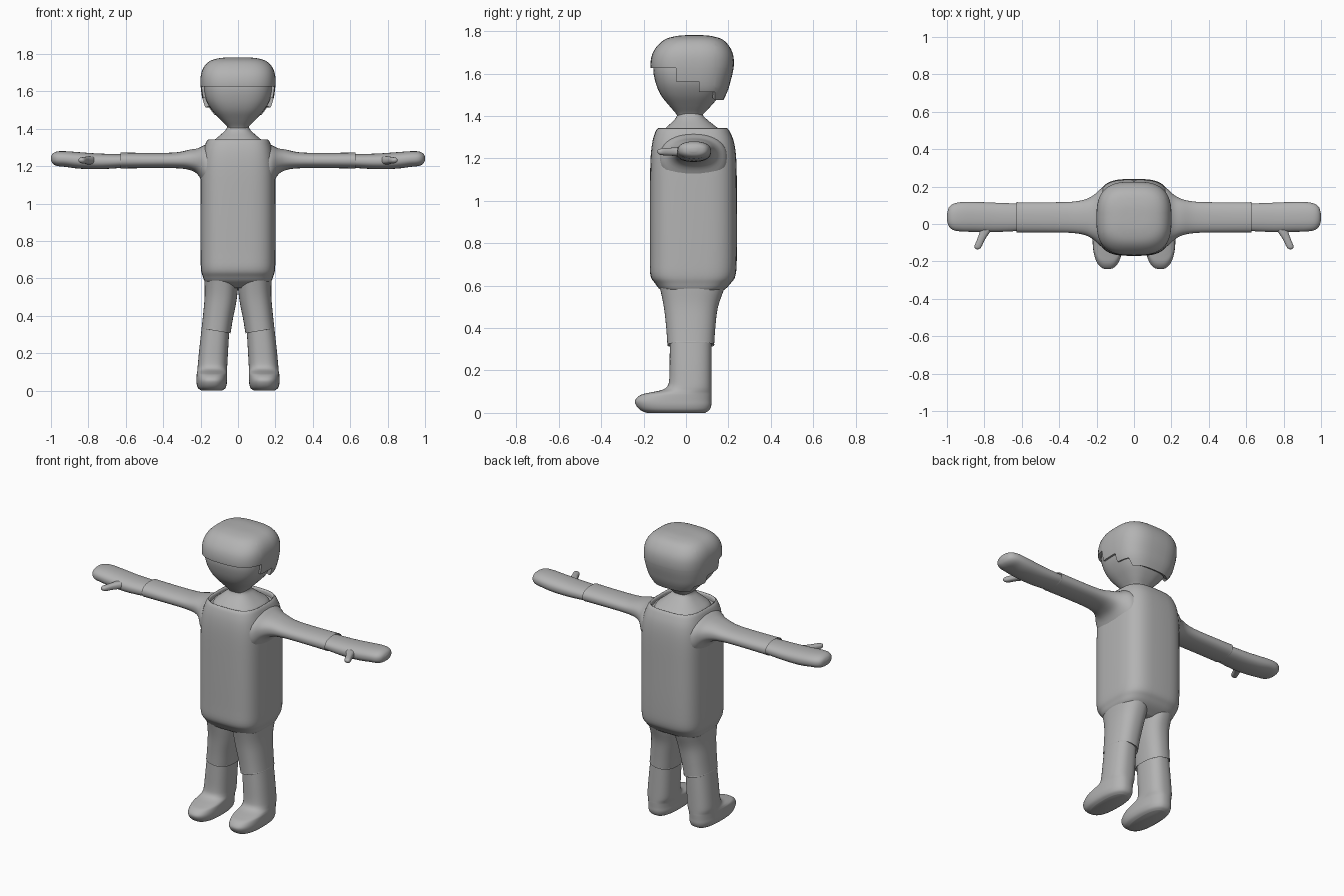
import bpy, bmesh, math
from mathutils import Vector

grey = bpy.data.materials.new("mid grey")
grey.diffuse_color = (0.45, 0.45, 0.45, 1)


def catmull(p0, p1, p2, p3, t):
    return [0.5 * (2 * b + (c - a) * t + (2 * a - 5 * b + 4 * c - d) * t * t
                   + (3 * b - a - 3 * c + d) * t ** 3)
            for a, b, c, d in zip(p0, p1, p2, p3)]


def loft(rings, axis='z', power=2.5, n=48, steps=4, caps=True):
    """Skin through rings (pos, a0, a1, b0, b1); a,b = x,y (axis z) or y,z (axis x)."""
    k = len(rings)
    fine = []
    for i in range(k - 1):
        q = [rings[max(i - 1, 0)], rings[i], rings[i + 1], rings[min(i + 2, k - 1)]]
        fine += [catmull(*q, s / steps) for s in range(steps)]
    fine.append(rings[-1])
    bm = bmesh.new()
    loops = []
    for pos, a0, a1, b0, b1 in fine:
        loop = []
        for j in range(n):
            th = 2 * math.pi * j / n
            c, s = math.cos(th), math.sin(th)
            a = (a0 + a1) / 2 + (a1 - a0) / 2 * math.copysign(abs(c) ** (2 / power), c)
            b = (b0 + b1) / 2 + (b1 - b0) / 2 * math.copysign(abs(s) ** (2 / power), s)
            loop.append(bm.verts.new((a, b, pos) if axis == 'z' else (pos, a, b)))
        loops.append(loop)
    for l0, l1 in zip(loops, loops[1:]):
        for j in range(n):
            bm.faces.new((l0[j], l0[(j + 1) % n], l1[(j + 1) % n], l1[j]))
    if caps:
        bm.faces.new(loops[0])
        bm.faces.new(loops[-1])
    bmesh.ops.remove_doubles(bm, verts=bm.verts, dist=1e-5)
    bmesh.ops.recalc_face_normals(bm, faces=bm.faces)
    return bm


def finish(name, bm, mirror=False, angle=40):
    me = bpy.data.meshes.new(name)
    bm.to_mesh(me)
    bm.free()
    ob = bpy.data.objects.new(name, me)
    bpy.context.collection.objects.link(ob)
    me.materials.append(grey)
    bpy.ops.object.select_all(action='DESELECT')
    ob.select_set(True)
    bpy.context.view_layer.objects.active = ob
    bpy.ops.object.shade_smooth_by_angle(angle=math.radians(angle))
    if mirror:
        ob.modifiers.new("mirror", 'MIRROR')
    return ob


def sym(rows):
    return [(z, -h, h, y0, y1) for z, h, y0, y1 in rows]


# Torso: boxy shirt with a sunken neck opening
finish("torso", loft(sym([
    (0.55, .14, -.07, .13), (0.58, .175, -.12, .18), (0.61, .188, -.145, .21),
    (0.65, .198, -.168, .234), (0.75, .2, -.17, .24), (1.0, .2, -.17, .24),
    (1.18, .198, -.168, .238), (1.27, .188, -.16, .228), (1.325, .172, -.145, .208),
    (1.342, .16, -.132, .195), (1.342, .16, -.132, .195),
    (1.335, .152, -.124, .187), (1.315, .15, -.122, .185)]), power=3.4))

# Neck rising out of the collar
finish("neck", loft(sym([
    (1.305, .152, -.124, .187), (1.328, .14, -.112, .172), (1.35, .115, -.09, .142),
    (1.38, .08, -.057, .104), (1.405, .06, -.042, .08), (1.44, .06, -.04, .08)])))

# Head
finish("head", loft(sym([
    (1.385, .05, -.035, .07), (1.41, .057, -.046, .082), (1.45, .095, -.08, .12),
    (1.5, .14, -.119, .16), (1.56, .174, -.144, .188), (1.63, .185, -.154, .205),
    (1.7, .172, -.13, .19), (1.75, .11, -.06, .12)]), power=2.8))

# Hair: cap cut in steps, lower towards the back
hair = loft(sym([
    (1.44, .125, -.09, .158), (1.51, .172, -.132, .193), (1.56, .19, -.151, .209),
    (1.63, .2, -.167, .225), (1.69, .198, -.16, .222), (1.735, .18, -.132, .2),
    (1.765, .145, -.092, .165), (1.779, .09, -.035, .11), (1.782, .02, .02, .06)]),
    power=2.9)
STEPS = [(-.047, 1.627), (.061, 1.563), (.137, 1.513), (9, 1.475)]
for y, z in STEPS:
    for co, no in (((0, y, 0), (0, 1, 0)), ((0, 0, z), (0, 0, 1))):
        bmesh.ops.bisect_plane(hair, geom=hair.verts[:] + hair.edges[:] + hair.faces[:],
                               plane_co=co, plane_no=no)
low = []
for f in hair.faces:
    c = f.calc_center_median()
    if c.z < next(z for y, z in STEPS if c.y < y):
        low.append(f)
bmesh.ops.delete(hair, geom=low, context='FACES')
ob = finish("hair", hair)
sol = ob.modifiers.new("thickness", 'SOLIDIFY')
sol.thickness, sol.offset = 0.022, -1
bpy.ops.object.modifier_apply(modifier=sol.name)
bpy.ops.object.shade_smooth_by_angle(angle=math.radians(40))

# Sleeves, flaring into the shoulders
finish("sleeve", loft([
    (.12, -.13, .2, 1.07, 1.33), (.175, -.12, .19, 1.09, 1.315),
    (.215, -.085, .155, 1.155, 1.296), (.26, -.06, .132, 1.18, 1.288),
    (.33, -.048, .119, 1.189, 1.274), (.45, -.045, .116, 1.19, 1.271),
    (.617, -.045, .116, 1.188, 1.273), (.617, -.045, .116, 1.188, 1.273),
    (.615, -.036, .108, 1.195, 1.266)], axis='x', power=2.3), mirror=True)

# Mitten hands
finish("hand", loft([
    (.59, -.034, .105, 1.195, 1.264), (.65, -.039, .11, 1.189, 1.265),
    (.75, -.043, .114, 1.184, 1.268), (.85, -.042, .118, 1.187, 1.275),
    (.92, -.04, .117, 1.196, 1.28), (.965, -.033, .108, 1.201, 1.279),
    (.99, -.012, .088, 1.213, 1.268), (1.0, .02, .05, 1.232, 1.25)],
    axis='x', power=2.3), mirror=True)

# Thumbs: short taper, sheared outwards as it leaves the hand
thumb = loft([
    (0, .745, .825, 1.2, 1.255), (.04, .768, .825, 1.21, 1.253),
    (.08, .795, .838, 1.214, 1.25), (.115, .812, .852, 1.216, 1.247),
    (.13, .822, .85, 1.222, 1.243), (.135, .832, .842, 1.23, 1.236)], n=24)
for v in thumb.verts:
    v.co = Vector((v.co.x, -v.co.z, v.co.y))
bmesh.ops.recalc_face_normals(thumb, faces=thumb.faces)
finish("thumb", thumb, mirror=True)

# Trouser legs with slanted cuffs
leg = loft([
    (.66, .01, .18, -.14, .2), (.59, .0, .18, -.122, .18), (.5, .008, .178, -.104, .15),
    (.4, .027, .186, -.093, .138), (.325, .039, .194, -.088, .133),
    (.325, .039, .194, -.088, .133), (.327, .046, .186, -.078, .123)], power=2.4)
for v in leg.verts:
    v.co.z += .17 * (v.co.x - .117)
finish("trouser_leg", leg, mirror=True)

# Boots: shaft spreading into a long foot
finish("boot", loft([
    (.37, .044, .19, -.076, .121), (.25, .051, .204, -.077, .121),
    (.16, .056, .213, -.079, .121), (.125, .058, .216, -.088, .121),
    (.108, .059, .217, -.115, .121), (.096, .059, .219, -.17, .121),
    (.085, .059, .221, -.213, .121), (.06, .059, .222, -.24, .12),
    (.035, .06, .221, -.235, .119), (.013, .068, .213, -.215, .11),
    (.0, .085, .195, -.185, .09)], power=2.5), mirror=True)
